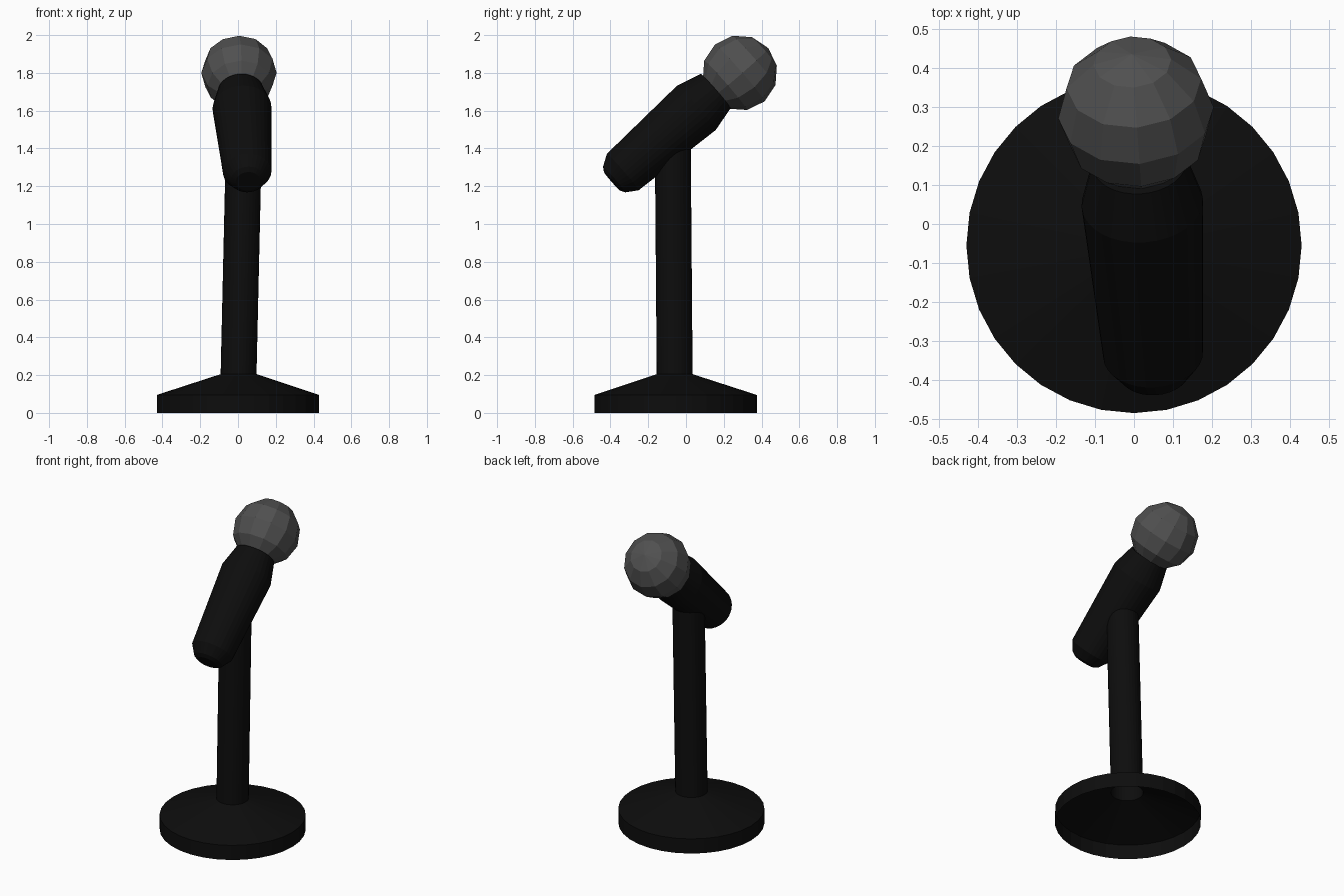
import bpy, bmesh
from math import cos, sin, pi
from mathutils import Vector, Matrix

if "Cube" in bpy.data.objects:
    bpy.data.objects.remove(bpy.data.objects["Cube"])


def material(name, value):
    m = bpy.data.materials.new(name)
    m.diffuse_color = (value, value, value, 1)
    m.use_nodes = True
    m.node_tree.nodes["Principled BSDF"].inputs["Base Color"].default_value = m.diffuse_color
    return m


def finish(name, bm, mat):
    bmesh.ops.recalc_face_normals(bm, faces=bm.faces)
    me = bpy.data.meshes.new(name)
    bm.to_mesh(me)
    bm.free()
    me.materials.append(mat)
    ob = bpy.data.objects.new(name, me)
    bpy.context.collection.objects.link(ob)
    return ob


def tube(name, rings, axis, mat, cap_start, cap_end, n=32):
    """Skin circles given as (centre, radius), all facing along axis."""
    rot = Vector(axis).to_track_quat('Z', 'Y')
    bm = bmesh.new()
    loops = []
    for c, r in rings:
        loops.append([bm.verts.new(Vector(c) + rot @ Vector(
            (r * cos(2 * pi * i / n), r * sin(2 * pi * i / n), 0))) for i in range(n)])
    for a, b in zip(loops, loops[1:]):
        for i in range(n):
            j = (i + 1) % n
            bm.faces.new((a[i], a[j], b[j], b[i]))
    if cap_start:
        bm.faces.new(loops[0][::-1])
    if cap_end:
        bm.faces.new(loops[-1])
    return finish(name, bm, mat)


black = material("black_plastic", 0.004)
grey = material("grille_grey", 0.08)

# Hollow base running up into the slightly leaning pole, open underneath
tube("stand", [((0, -0.055, 0), 0.43), ((0, -0.055, 0.095), 0.43),
               ((0.003, -0.06, 0.205), 0.095), ((0.031, -0.07, 1.43), 0.095)],
     (0, 0, 1), black, False, True)

# Tilted microphone handle: rounded tail, tapered grip, shoulder and neck
tail = Vector((0.049, -0.335, 1.275))
shoulder = Vector((0.021, 0.055, 1.615))
axis = (shoulder - tail).normalized()
tube("microphone_handle",
     [(tail - axis * 0.075, 0.065), (tail - axis * 0.06, 0.09), (tail, 0.128),
      (shoulder, 0.156), (shoulder + axis * 0.135, 0.121)],
     axis, black, True, True)

# Faceted ball grille with its pole along the handle
bm = bmesh.new()
bmesh.ops.create_uvsphere(
    bm, u_segments=12, v_segments=6, radius=0.2,
    matrix=Matrix.Translation((0.005, 0.285, 1.8)) @ axis.to_track_quat('Z', 'Y').to_matrix().to_4x4())
finish("ball_grille", bm, grey)
